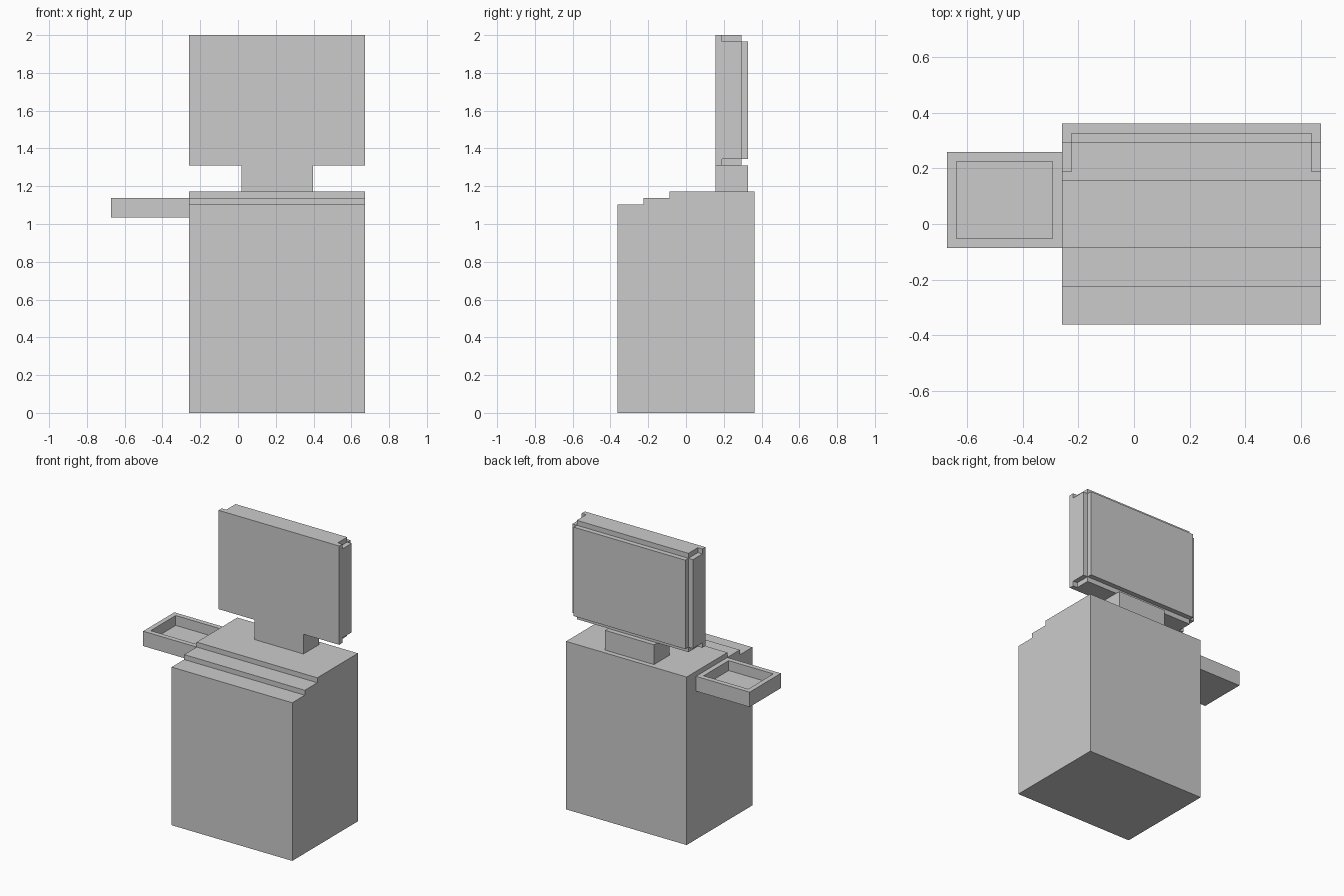
import bpy, bmesh
from mathutils import Vector

if "Cube" in bpy.data.objects:
    bpy.data.objects.remove(bpy.data.objects["Cube"])

# The model sits on a block grid: 39 x 21 x 58 units
U = 2 / 58
OFFSET = Vector((-19.5, -10.5, 0))


def pos(x, y, z):
    return (Vector((x, y, z)) + OFFSET) * U


def finish(bm, name):
    bmesh.ops.recalc_face_normals(bm, faces=bm.faces)
    mesh = bpy.data.meshes.new(name)
    bm.to_mesh(mesh)
    bm.free()
    obj = bpy.data.objects.new(name, mesh)
    bpy.context.collection.objects.link(obj)
    return obj


def box(bm, lo, hi):
    verts = bmesh.ops.create_cube(bm, size=1)["verts"]
    for v in verts:
        v.co = pos(*(hi[i] if v.co[i] > 0 else lo[i] for i in range(3)))


def extrude_profile(name, profile, x0, x1):
    """Extrude a (y, z) outline along x."""
    bm = bmesh.new()
    face = bm.faces.new([bm.verts.new(pos(x0, y, z)) for y, z in profile])
    new = bmesh.ops.extrude_face_region(bm, geom=[face], use_keep_orig=True)["geom"]
    bmesh.ops.translate(bm, vec=(U * (x1 - x0), 0, 0),
                        verts=[g for g in new if isinstance(g, bmesh.types.BMVert)])
    return finish(bm, name)


def block_shell(name, xs, ys, zs, solid):
    """Outer skin of the grid cells for which solid(i, j, k) is true."""
    axes = (xs, ys, zs)
    size = [len(a) - 1 for a in axes]

    def filled(c):
        return all(0 <= c[i] < size[i] for i in range(3)) and solid(*c)

    bm = bmesh.new()
    for c in [(i, j, k) for i in range(size[0]) for j in range(size[1]) for k in range(size[2])]:
        if not filled(c):
            continue
        for a in range(3):
            b, d = (a + 1) % 3, (a + 2) % 3
            for side in (0, 1):
                neighbour = list(c)
                neighbour[a] += 2 * side - 1
                if filled(neighbour):
                    continue
                quad = []
                for s, t in ((0, 0), (1, 0), (1, 1), (0, 1)):
                    g = list(c)
                    g[a] += side
                    g[b] += s
                    g[d] += t
                    quad.append(bm.verts.new(pos(*(axes[n][g[n]] for n in range(3)))))
                bm.faces.new(quad if side else quad[::-1])
    bmesh.ops.remove_doubles(bm, verts=bm.verts, dist=1e-5)
    bmesh.ops.dissolve_limit(bm, angle_limit=0.01, verts=bm.verts, edges=bm.edges)
    return finish(bm, name)


# Cabinet with a stepped front edge on top
extrude_profile("cabinet", [(0, 0), (21, 0), (21, 34), (8, 34), (8, 33),
                            (4, 33), (4, 32), (0, 32)], 12, 39)

# Stand under the screen
bm = bmesh.new()
box(bm, (20, 15, 34), (31, 20, 38))
finish(bm, "screen_stand")

# Screen: full front plate, notched corners behind it, inset back panel
block_shell("screen", (12, 13, 38, 39), (15, 16, 19, 20), (38, 39, 57, 58),
            lambda i, j, k: (i != 1) + (k != 1) <= 2 - j)

# Side tray with a recessed floor
block_shell("side_tray", (0, 1, 11, 12), (8, 9, 17, 18), (30, 31, 33),
            lambda i, j, k: k == 0 or i != 1 or j != 1)
